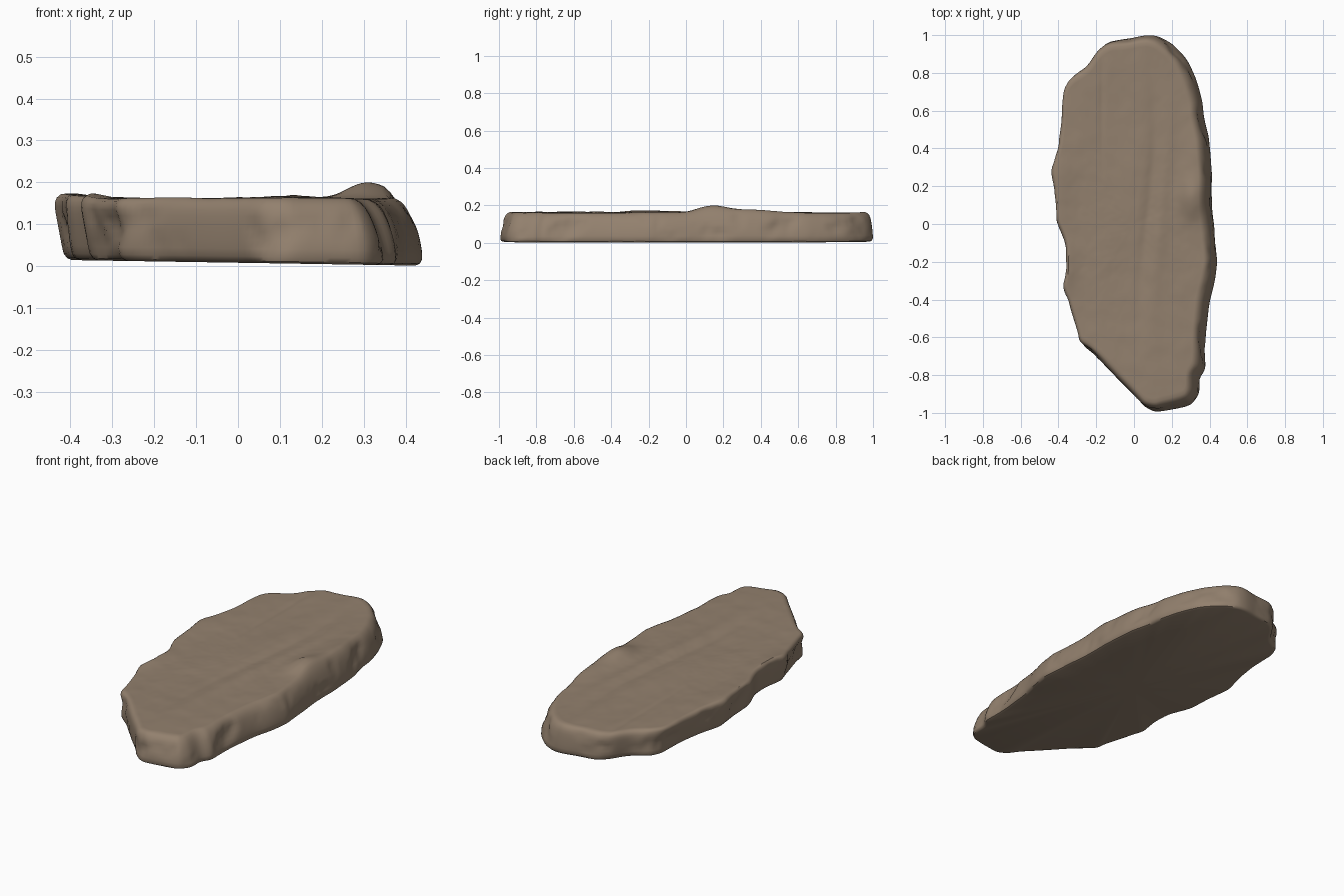
import bpy, bmesh, math
from mathutils import Vector, noise

cube = bpy.data.objects.get("Cube")
if cube:
    bpy.data.objects.remove(cube, do_unlink=True)

# Plan outline of the slab, counter-clockwise from the front tip
OUTLINE = [(.1, -1), (.2, -.985), (.31, -.96), (.35, -.9), (.345, -.81), (.38, -.78),
           (.38, -.6), (.4, -.42), (.43, -.3), (.443, -.2), (.43, -.05), (.415, .1),
           (.415, .25), (.4, .45), (.37, .57), (.365, .65), (.33, .77), (.28, .88),
           (.2, .96), (.12, 1), (.04, 1), (-.03, .985), (-.14, .975), (-.2, .93),
           (-.26, .84), (-.35, .785), (-.385, .72), (-.39, .55), (-.41, .42),
           (-.447, .29), (-.43, .15), (-.42, 0), (-.37, -.12), (-.365, -.22),
           (-.385, -.34), (-.35, -.45), (-.31, -.58), (-.305, -.635), (-.2, -.725),
           (-.09, -.84), (0, -.93), (.04, -.98)]
COUNT = 280


def resample(points, count):
    """Evenly spaced points along a closed path."""
    pts = [Vector(p) for p in points]
    pairs = list(zip(pts, pts[1:] + pts[:1]))
    step = sum((b - a).length for a, b in pairs) / count
    out, carry = [], 0.0
    for a, b in pairs:
        length = (b - a).length
        while carry < length and len(out) < count:
            out.append(a.lerp(b, carry / length))
            carry += step
        carry -= length
    return out


def soften(pts, rounds):
    for _ in range(rounds):
        n = len(pts)
        pts = [(pts[i - 1] + pts[i] * 2 + pts[(i + 1) % n]) / 4 for i in range(n)]
    return pts


def bump(x, y, cx, cy, rx, ry):
    return math.exp(-((x - cx) / rx) ** 2 - ((y - cy) / ry) ** 2)


def rough(x, y, z, scale):
    return noise.fractal(Vector((x, y, z)) * scale, 1.0, 2.0, 3)


def top_height(x, y):
    """Worn upper face: raised lump, raised left rim, long shallow grooves."""
    h = .161 + .006 * noise.noise(Vector((x * 5, y * 2, 3))) + .002 * rough(x, y, 7, 9)
    h += .036 * bump(x, y, .31, .14, .07, .11) + .014 * bump(x, y, .33, .35, .07, .16)
    h += .013 * bump(x, y, -.4, .22, .07, .25) + .013 * bump(x, y, -.36, -.22, .06, .15)
    groove = .07 + .04 * math.sin(y * 3)
    h -= .009 * bump(x, y, groove, .1, .035, .6)
    h += .006 * bump(x, y, groove + .07, .1, .04, .6)
    h -= .005 * bump(x, y, -.17, .65, .012, .25)
    return h - .04 * bump(x, y, .37, -.88, .05, .08)


def bottom_height(x):
    return .008 - .016 * x


path = soften(resample(OUTLINE, COUNT), 3)
normals = []
for i in range(COUNT):
    t = (path[(i + 2) % COUNT] - path[i - 2]).normalized()
    normals.append(Vector((t.y, -t.x)))
normals = soften(normals, 6)

bm = bmesh.new()


def side_ring(level, inset):
    """Ring on the side wall; level runs from 0 at the bottom to 1 at the top."""
    ring = []
    for p, n in zip(path, normals):
        # The wall leans to the right, and the ends flare out below the top
        lean = .03 * (1 - level) * max(0, -n.x) + .045 * level ** 2 * max(0, n.x)
        lean += .035 * level ** 2 * max(0, -n.y) + .02 * level ** 2 * max(0, n.y)
        chips = .022 * max(0, rough(p.x, p.y, level * .2, 6)) * math.sin(math.pi * level)
        q = p - n * (inset + lean + chips)
        low, high = bottom_height(q.x), top_height(q.x, q.y)
        ring.append(bm.verts.new((q.x, q.y, low + (high - low) * level)))
    return ring


def inner_ring(outer, scale, height):
    ring = []
    for v in outer:
        x, y = v.co.x * scale, v.co.y * scale
        ring.append(bm.verts.new((x, y, height(x, y))))
    return ring


def bridge(a, b):
    for i in range(COUNT):
        j = (i + 1) % COUNT
        bm.faces.new((a[i], a[j], b[j], b[i]))


def cap(ring, height, flip):
    centre = bm.verts.new((0, 0, height(0, 0)))
    for i in range(COUNT):
        a, b = ring[i], ring[(i + 1) % COUNT]
        bm.faces.new((b, a, centre) if flip else (a, b, centre))


# Side wall with rounded lower and upper edges
walls = [(0, .018), (.03, .007), (.1, .001), (.22, 0), (.35, 0), (.48, 0), (.6, 0),
         (.72, 0), (.82, .001), (.9, .004), (.96, .01), (1, .02)]
rings = [side_ring(level, inset) for level, inset in walls]
for a, b in zip(rings, rings[1:]):
    bridge(a, b)

# Upper face
last = rings[-1]
STEPS = 44
for k in range(1, STEPS):
    ring = inner_ring(rings[-1], 1 - k / STEPS, top_height)
    bridge(last, ring)
    last = ring
cap(last, top_height, False)

# Flat underside
cap(rings[0], lambda x, y: bottom_height(x), True)

bmesh.ops.recalc_face_normals(bm, faces=bm.faces)
mesh = bpy.data.meshes.new("stone_slab")
bm.to_mesh(mesh)
bm.free()
slab = bpy.data.objects.new("stone_slab", mesh)
bpy.context.collection.objects.link(slab)

# Warm grey-brown stone
stone = bpy.data.materials.new("brown_stone")
stone.use_nodes = True
colour = (.29, .217, .155, 1)
stone.diffuse_color = colour
stone.node_tree.nodes["Principled BSDF"].inputs["Base Color"].default_value = colour
mesh.materials.append(stone)

bpy.context.view_layer.objects.active = slab
slab.select_set(True)
bpy.ops.object.shade_smooth_by_angle(angle=math.radians(40))
